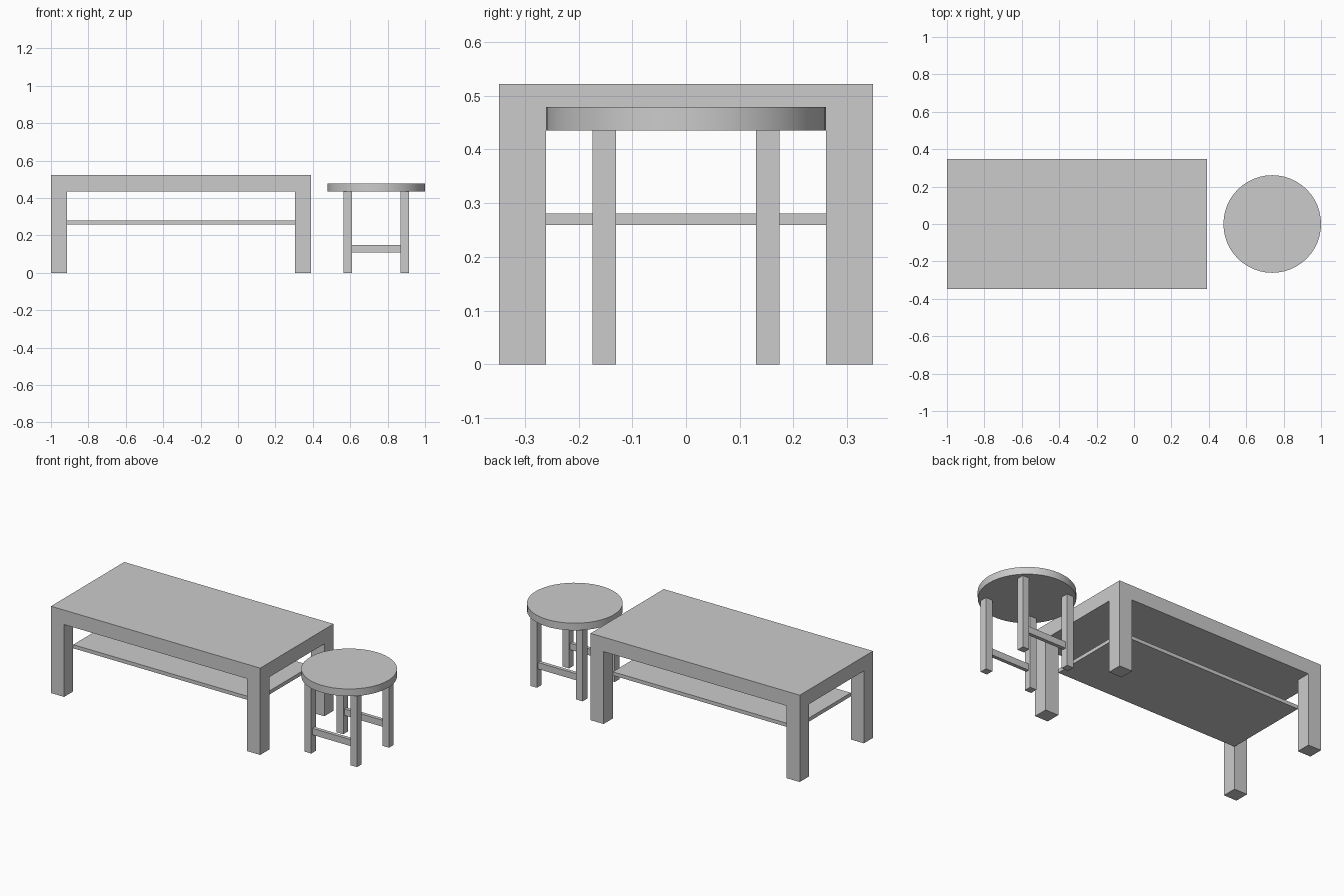
import bpy, math

if "Cube" in bpy.data.objects:
    bpy.data.objects.remove(bpy.data.objects["Cube"])

U = 2 / 46  # design module: all dimensions are multiples of this


def box(name, lo, hi):
    bpy.ops.mesh.primitive_cube_add(size=1, location=[(a + b) / 2 for a, b in zip(lo, hi)])
    ob = bpy.context.object
    ob.name = name
    ob.scale = [b - a for a, b in zip(lo, hi)]
    bpy.ops.object.transform_apply(location=False, rotation=False, scale=True)
    return ob


def legs(prefix, cx, dx, dy, width, height):
    for sx, side in ((-1, "left"), (1, "right")):
        for sy, end in ((-1, "front"), (1, "back")):
            x, y, h = cx + sx * dx, sy * dy, width / 2
            box(f"{prefix}_{end}_{side}_leg", (x - h, y - h, 0), (x + h, y + h, height))


# Coffee table: thick slab, four square legs, thin shelf between them
TX = -7 * U
box("table_top", (TX - 16 * U, -8 * U, 10 * U), (TX + 16 * U, 8 * U, 12 * U))
legs("table", TX, 15 * U, 7 * U, 2 * U, 10 * U)
box("table_shelf", (TX - 14 * U, -6 * U, 6 * U - 0.002), (TX + 14 * U, 6 * U, 6.5 * U - 0.002))

# Stool: round seat, four slim legs, front and back stretchers
SX = 17 * U
bpy.ops.mesh.primitive_cylinder_add(vertices=48, radius=6 * U, depth=U, location=(SX, 0, 10.5 * U))
bpy.context.object.name = "stool_seat"
bpy.ops.object.shade_smooth_by_angle(angle=math.radians(30))
legs("stool", SX, 3.5 * U, 3.5 * U, U, 10 * U)
for s, end in ((-1, "front"), (1, "back")):
    y = s * 3.5 * U
    box(f"stool_{end}_stretcher", (SX - 3 * U, y - U / 4, 2.5 * U), (SX + 3 * U, y + U / 4, 3.4 * U))
